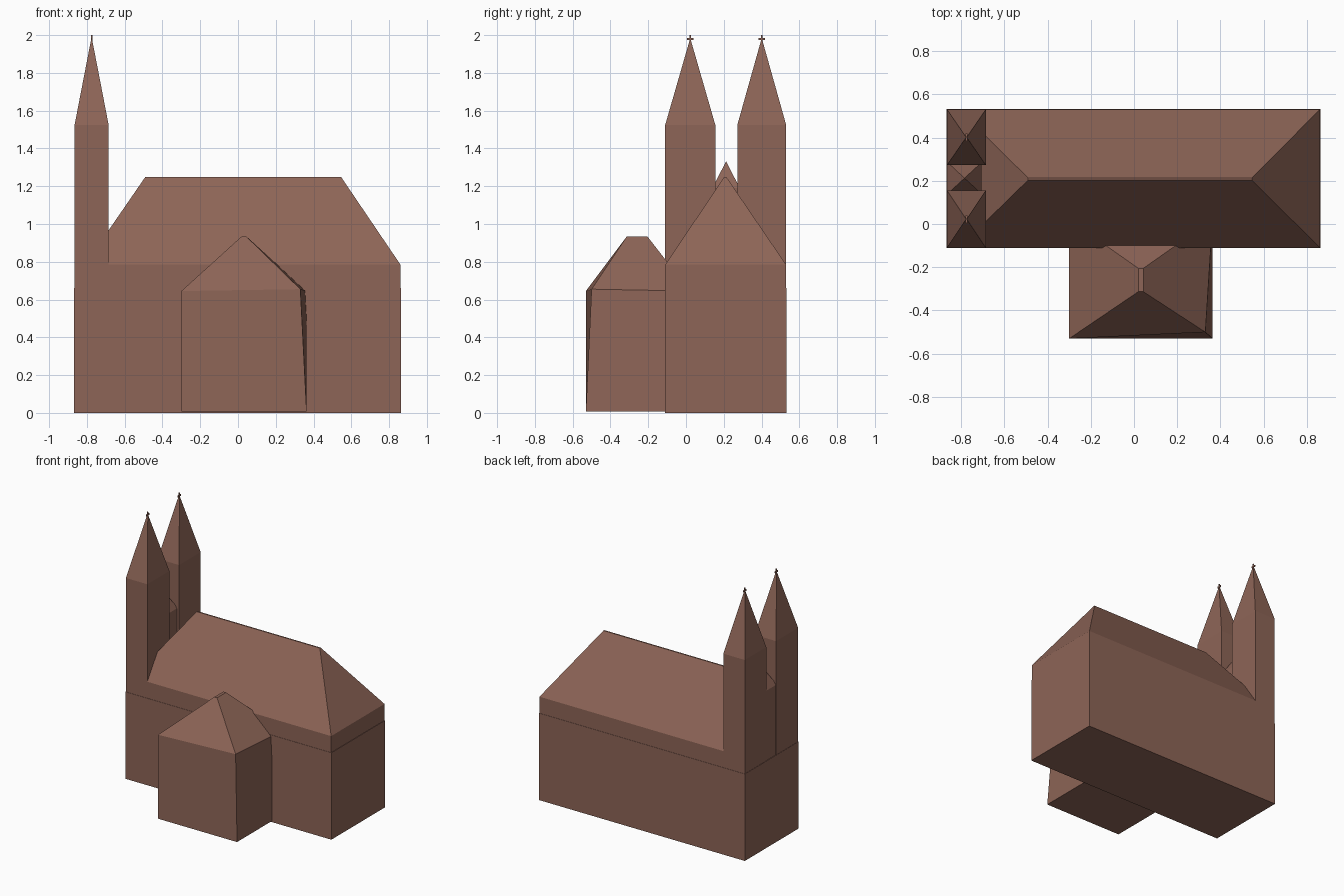
import bpy

if "Cube" in bpy.data.objects:
    bpy.data.objects.remove(bpy.data.objects["Cube"])

mat = bpy.data.materials.new("brown_stone")
mat.diffuse_color = (0.27, 0.13, 0.095, 1)
mat.use_nodes = True
mat.node_tree.nodes["Principled BSDF"].inputs["Base Color"].default_value = mat.diffuse_color


def rect(x0, x1, y0, y1, z):
    """Four corners, counter-clockwise from front left."""
    return [(x0, y0, z), (x1, y0, z), (x1, y1, z), (x0, y1, z)]


def loft(name, rings):
    """Closed solid through a stack of four-cornered rings."""
    verts = [v for ring in rings for v in ring]
    top = 4 * (len(rings) - 1)
    faces = [(3, 2, 1, 0), (top, top + 1, top + 2, top + 3)]
    for r in range(len(rings) - 1):
        for i in range(4):
            a, b = r * 4 + i, r * 4 + (i + 1) % 4
            faces.append((a, b, b + 4, a + 4))
    mesh = bpy.data.meshes.new(name)
    mesh.from_pydata(verts, [], faces)
    mesh.materials.append(mat)
    obj = bpy.data.objects.new(name, mesh)
    bpy.context.collection.objects.link(obj)
    return obj


def box(name, x0, x1, y0, y1, z0, z1):
    return loft(name, [rect(x0, x1, y0, y1, z0), rect(x0, x1, y0, y1, z1)])


# Lower walls of the long hall
box("nave_walls", -0.867, 0.863, -0.112, 0.532, 0, 0.66)

# Upper walls with hipped roof
loft("nave_roof", [
    rect(-0.81, 0.86, -0.11, 0.53, 0.655),
    rect(-0.81, 0.86, -0.11, 0.53, 0.785),
    rect(-0.49, 0.545, 0.203, 0.213, 1.25),
])

# Twin towers with pointed spires and small crosses
TX = -0.775
for side, y0, y1 in (("front", -0.11, 0.155), ("back", 0.272, 0.53)):
    yc = (y0 + y1) / 2
    loft(side + "_tower", [
        rect(-0.865, -0.685, y0, y1, 0.655),
        rect(-0.865, -0.685, y0, y1, 1.525),
        rect(TX - 0.004, TX + 0.004, yc - 0.004, yc + 0.004, 1.97),
    ])
    box(side + "_cross_post", TX - 0.004, TX + 0.004, yc - 0.004, yc + 0.004, 1.96, 2.0)
    box(side + "_cross_arm", TX - 0.004, TX + 0.004, yc - 0.017, yc + 0.017, 1.973, 1.985)

# Link between the towers with a small pyramid roof
loft("tower_link", [
    rect(-0.862, -0.705, 0.14, 0.285, 0.655),
    rect(-0.862, -0.705, 0.14, 0.285, 1.19),
    rect(-0.785, -0.783, 0.211, 0.213, 1.33),
])

# Front annex: its front right eave corner leans inward
eave = rect(-0.30, 0.363, -0.53, 0.02, 0.645)
eave[1] = (0.33, -0.50, 0.655)
loft("annex", [
    rect(-0.30, 0.363, -0.53, 0.02, 0.008),
    eave,
    rect(0.02, 0.043, -0.313, -0.205, 0.935),
])
